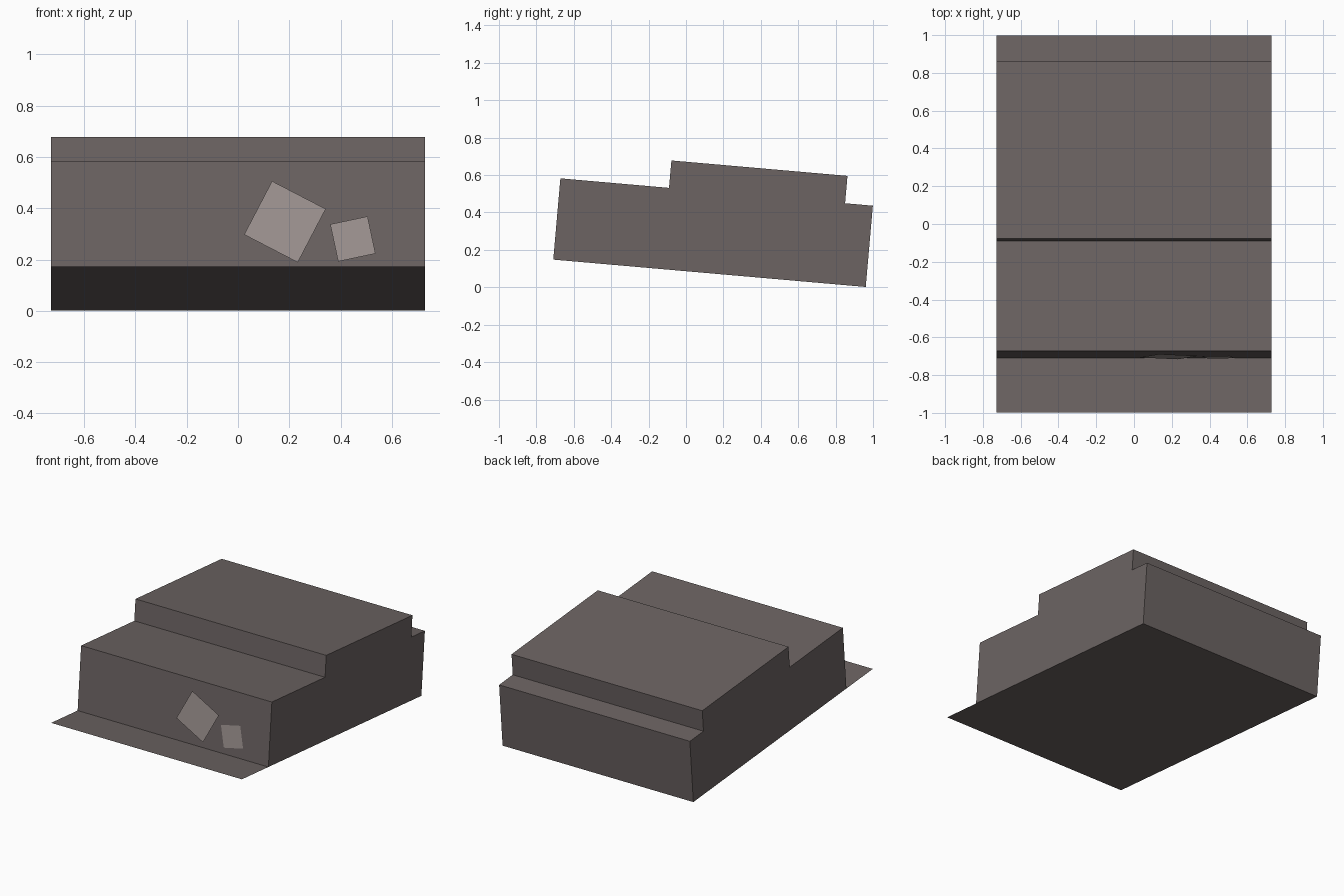
import bpy, bmesh, math
from mathutils import Matrix, Vector

if "Cube" in bpy.data.objects:
    bpy.data.objects.remove(bpy.data.objects["Cube"])

HALF_W = 0.729
FRONT = -1.677
# Everything is modelled level, then tipped so the back bottom edge touches the floor
TILT = Matrix.Translation((0, 0.961, 0.002)) @ Matrix.Rotation(math.radians(-5), 4, 'X')


def material(name, color):
    m = bpy.data.materials.new(name)
    m.diffuse_color = (*color, 1)
    m.use_nodes = True
    m.node_tree.nodes["Principled BSDF"].inputs["Base Color"].default_value = m.diffuse_color
    return m


def add_object(name, bm, mat):
    bm.transform(TILT)
    me = bpy.data.meshes.new(name)
    bm.to_mesh(me)
    bm.free()
    me.materials.append(mat)
    ob = bpy.data.objects.new(name, me)
    bpy.context.collection.objects.link(ob)
    return ob


def quad(name, corners, mat):
    bm = bmesh.new()
    bm.faces.new([bm.verts.new(c) for c in corners])
    add_object(name, bm, mat)


brown = material("warm grey brown", (0.150, 0.127, 0.124))
pale = material("pale warm grey", (0.352, 0.301, 0.292))

# Stepped body: side profile swept across the width, open underneath
profile = [(FRONT, 0), (FRONT, 0.436), (-1.094, 0.436), (-1.094, 0.583),
           (-0.149, 0.583), (-0.149, 0.436), (0, 0.436), (0, 0)]
bm = bmesh.new()
left = [bm.verts.new((-HALF_W, y, z)) for y, z in profile]
right = [bm.verts.new((HALF_W, y, z)) for y, z in profile]
bm.faces.new(left)
bm.faces.new(right)
for i in range(len(profile) - 1):
    bm.faces.new((left[i], left[i + 1], right[i + 1], right[i]))
bmesh.ops.recalc_face_normals(bm, faces=bm.faces)
add_object("stepped_body", bm, brown)

# Thin base sheet that closes the body and sticks out in front as a flap
quad("base_sheet", [(-HALF_W, -1.967, 0), (-HALF_W, 0, 0),
                    (HALF_W, 0, 0), (HALF_W, -1.967, 0)], brown)

# Two turned square plates floating just off the front face
for name, x, z, side, turn, gap in (("large_plate", 0.183, 0.199, 0.236, -27.5, 0.010),
                                    ("small_plate", 0.448, 0.132, 0.149, 12.0, 0.007)):
    rot = Matrix.Rotation(math.radians(-turn), 3, 'Y')
    h = side / 2
    quad(name, [Vector((x, FRONT - gap, z)) + rot @ Vector((a * h, 0, b * h))
                for a, b in ((-1, -1), (1, -1), (1, 1), (-1, 1))], pale)
